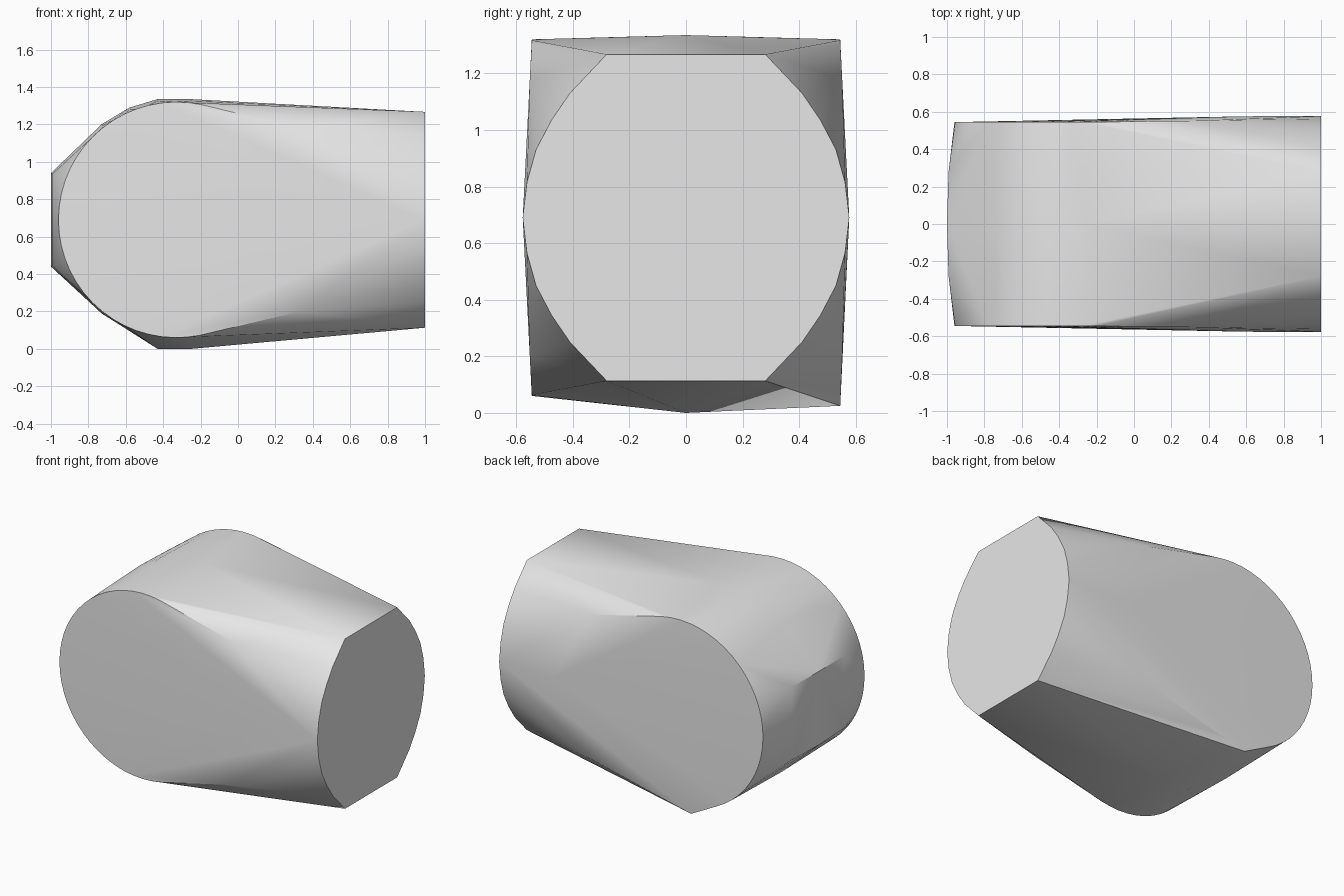
import bpy
import bmesh
import math

cube = bpy.data.objects.get("Cube")
if cube:
    bpy.data.objects.remove(cube, do_unlink=True)

CX, CZ = -0.33, 0.69       # centre of the rounded end
HALF = 0.545               # half width at the rounded end

points = []

# Round side rims, open towards the flat end
for side in (-1, 1):
    for i in range(33):
        a = math.radians(78 + 204 * i / 32)
        points.append((CX + 0.63 * math.cos(a), side * HALF, CZ + 0.63 * math.sin(a)))

# Small corner at the bottom of the back rim
points.append((-0.42, HALF, 0.025))

# Slightly bulged profile down the middle
middle = [(-0.25, 1.335), (-0.43, 1.335), (-0.58, 1.29), (-0.73, 1.2), (-1, 0.94),
          (-1, 0.44), (-0.73, 0.19), (-0.43, 0), (-0.25, 0)]
for x, z in middle:
    points.append((x, 0, z))
    if z > 0.1:
        for y in (-0.28, 0.28):
            points.append((CX + (x - CX) * 0.987, y, CZ + (z - CZ) * 0.987))

# Flat end outline and side facets, mirrored in both directions
quarter = [(1, 0.28, 0.577), (1, 0.41, 0.44), (1, 0.475, 0.345), (1, 0.53, 0.24),
           (1, 0.562, 0.125), (1, 0.577, 0), (0.6, 0.576, 0), (0.33, 0.552, 0.49)]
for x, y, dz in quarter:
    for sy in (-1, 1):
        for sz in (-1, 1):
            points.append((x, sy * y, CZ + sz * dz))

# Wrap all outlines in one closed skin
bm = bmesh.new()
for p in points:
    bm.verts.new(p)
bmesh.ops.remove_doubles(bm, verts=bm.verts, dist=0.0005)
bmesh.ops.convex_hull(bm, input=list(bm.verts))
bmesh.ops.delete(bm, geom=[v for v in bm.verts if not v.link_faces], context='VERTS')
bmesh.ops.dissolve_limit(bm, angle_limit=math.radians(0.5),
                         verts=list(bm.verts), edges=list(bm.edges))
bmesh.ops.recalc_face_normals(bm, faces=list(bm.faces))
mesh = bpy.data.meshes.new("rounded_block")
bm.to_mesh(mesh)
bm.free()

block = bpy.data.objects.new("rounded_block", mesh)
bpy.context.collection.objects.link(block)

# Plain grey
grey = bpy.data.materials.new("light_grey")
grey.use_nodes = True
colour = (0.8, 0.8, 0.8, 1)
grey.diffuse_color = colour
for node in grey.node_tree.nodes:
    if node.type == 'BSDF_PRINCIPLED':
        node.inputs["Base Color"].default_value = colour
mesh.materials.append(grey)

# Soft barrel, crisp rims
bpy.ops.object.select_all(action='DESELECT')
block.select_set(True)
bpy.context.view_layer.objects.active = block
bpy.ops.object.shade_smooth_by_angle(angle=math.radians(35))
